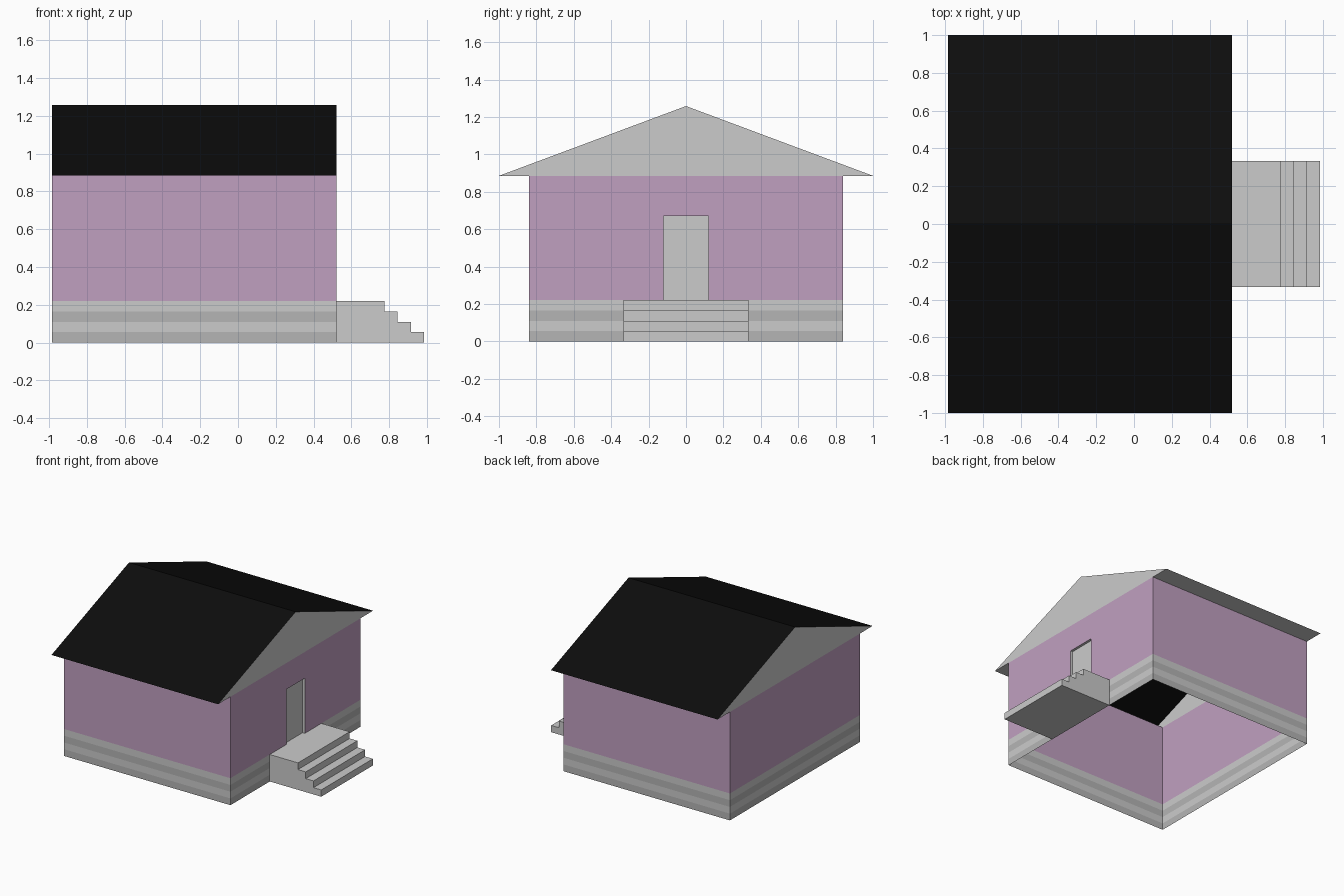
import bpy

if "Cube" in bpy.data.objects:
    bpy.data.objects.remove(bpy.data.objects["Cube"])

X0, X1, YW, YE = -0.985, 0.52, 0.84, 1.0       # house ends, wall and eave half widths
BASE, EAVE, RIDGE = 0.22, 0.885, 1.258
DOOR_Y, DOOR_Z, DOOR_X = 0.12, 0.67, 0.50


def material(name, r, g, b):
    m = bpy.data.materials.new(name)
    m.diffuse_color = (r, g, b, 1)
    m.use_nodes = True
    m.node_tree.nodes["Principled BSDF"].inputs["Base Color"].default_value = m.diffuse_color
    return m


purple = material("purple_paint", 0.53, 0.35, 0.53)
black = material("black_roofing", 0.004, 0.004, 0.004)
dark = material("dark_stone", 0.46, 0.46, 0.46)
step_grey = material("step_concrete", 0.67, 0.67, 0.67)


def build(name, verts, faces, mat=None):
    me = bpy.data.meshes.new(name)
    me.from_pydata(verts, [], faces)
    me.update()
    ob = bpy.data.objects.new(name, me)
    bpy.context.collection.objects.link(ob)
    if mat:
        me.materials.append(mat)
    return ob


def wall(name, path, z0, z1, mat=None, closed=False):
    """Vertical sheet along a counter-clockwise floor path."""
    n = len(path)
    verts = [(x, y, z) for z in (z0, z1) for x, y in path]
    faces = [(i, (i + 1) % n, n + (i + 1) % n, n + i)
             for i in range(n if closed else n - 1)]
    return build(name, verts, faces, mat)


# Striped base, open underneath
corners = [(X1, YW), (X0, YW), (X0, -YW), (X1, -YW)]
band = BASE / 4
for i in range(4):
    wall(f"base_band_{i + 1}", corners, i * band, (i + 1) * band,
         dark if i % 2 == 0 else None, closed=True)

# Painted walls, running round from one side of the door to the other
wall("walls", [(X1, DOOR_Y)] + corners + [(X1, -DOOR_Y)], BASE, EAVE, purple)
wall("wall_over_door", [(X1, -DOOR_Y), (X1, DOOR_Y)], DOOR_Z, EAVE, purple)

# Recessed door with jambs and head
wall("door", [(X1, -DOOR_Y), (DOOR_X, -DOOR_Y), (DOOR_X, DOOR_Y), (X1, DOOR_Y)],
     BASE, DOOR_Z)
for name, z, order in (("door_head", DOOR_Z, (3, 2, 1, 0)), ("door_sill", BASE, (0, 1, 2, 3))):
    build(name, [(DOOR_X, -DOOR_Y, z), (X1, -DOOR_Y, z),
                 (X1, DOOR_Y, z), (DOOR_X, DOOR_Y, z)], [order])

# Roof slopes
build("roof", [(x, y, z) for x in (X0, X1)
               for y, z in ((-YE, EAVE), (0, RIDGE), (YE, EAVE))],
      [(0, 3, 4, 1), (1, 4, 5, 2)], black)

# Gable ends
for name, x, order in (("gable_left", X0, (2, 1, 0)), ("gable_right", X1, (0, 1, 2))):
    build(name, [(x, -YE, EAVE), (x, YE, EAVE), (x, 0, RIDGE)], [order])

# Flat soffits under the eaves
for name, a, b in (("soffit_front", -YE, -YW), ("soffit_back", YW, YE)):
    build(name, [(X0, a, EAVE), (X0, b, EAVE), (X1, b, EAVE), (X1, a, EAVE)],
          [(0, 1, 2, 3)])

# Entrance steps: stepped profile extruded across, open against the wall
profile = [(X1, 0), (0.985, 0)]
treads = [0.985, 0.915, 0.845, 0.775, X1]
for i in range(4):
    z = (i + 1) * band
    profile += [(treads[i], z), (treads[i + 1], z)]
n, half = len(profile), 0.333
verts = [(x, y, z) for y in (-half, half) for x, z in profile]
faces = [(i + 1, i, n + i, n + i + 1) for i in range(n - 1)]
faces += [tuple(range(n)), tuple(reversed(range(n, 2 * n)))]
build("entrance_steps", verts, faces, step_grey)
